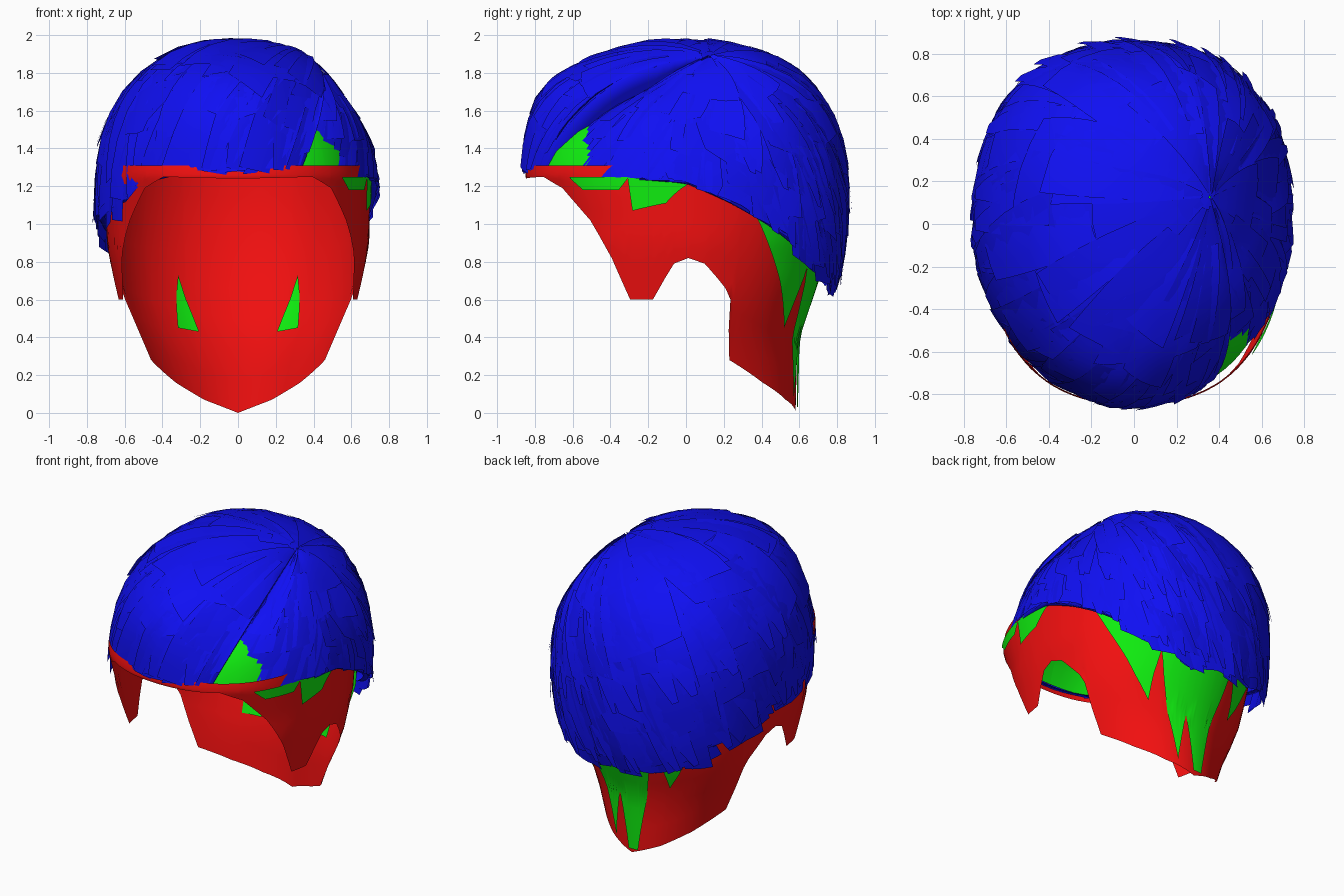
import bpy, random
from math import sin, cos, radians, exp, sqrt
from mathutils import Vector

if "Cube" in bpy.data.objects:
    bpy.data.objects.remove(bpy.data.objects["Cube"])

random.seed(4)


def material(name, rgb):
    m = bpy.data.materials.new(name)
    m.diffuse_color = (*rgb, 1)
    m.use_nodes = True
    m.node_tree.nodes["Principled BSDF"].inputs["Base Color"].default_value = m.diffuse_color
    return m


RED = material("scalp_red", (0.9, 0.005, 0.005))
GREEN = material("under_green", (0.005, 0.85, 0.005))
BLUE = material("hair_blue", (0.005, 0.005, 0.9))


def lerp_table(table, x):
    if x <= table[0][0]:
        return table[0][1]
    for (x0, y0), (x1, y1) in zip(table, table[1:]):
        if x <= x1:
            return y0 + (y1 - y0) * (x - x0) / (x1 - x0)
    return table[-1][1]


def add_grid(verts, faces, rows):
    """Append a grid of points (list of rows) as quads."""
    base, n = len(verts), len(rows[0])
    for row in rows:
        verts.extend(row)
    for i in range(len(rows) - 1):
        for j in range(n - 1):
            a = base + i * n + j
            faces.append((a, a + 1, a + n + 1, a + n))


def make(name, verts, faces, mat):
    me = bpy.data.meshes.new(name)
    me.from_pydata([tuple(v) for v in verts], [], faces)
    me.materials.append(mat)
    me.shade_smooth()
    me.update()
    ob = bpy.data.objects.new(name, me)
    bpy.context.collection.objects.link(ob)
    return ob


# ---- scalp: angle 0 = front, 90 = right (+x), 180 = back
HALF_W = [(0, .40), (.28, .50), (.6, .64), (.9, .695), (1.25, .70)]
FRONT = [(0, .7), (.6, .72), (1.0, .75), (1.25, .85)]
BACK = [(0, .58), (.4, .59), (.7, .69), (1.0, .76), (1.25, .78)]
HAIRLINE = [(0, 1.24), (30, 1.25), (41, 1.19), (52, 1.02), (62, .82), (70, .6), (79.5, .6),
            (82, .66), (87, .79), (91, .82), (98, .79), (108, .66), (111, .6), (113, .28),
            (134, .16), (155, .07), (180, 0)]
BAND_TOP = 1.31


def scalp(ang, z, k=1.0):
    s = 1.0
    if z > 1.25:
        s = sqrt(max(0, 1 - ((z - 1.25) / .46) ** 2))
    c, w = cos(radians(ang)), sin(radians(ang))
    if c > 0:  # squarer in front
        c, w = c ** .83, abs(w) ** .83 * (1 if w > 0 else -1)
    depth = lerp_table(FRONT if c > 0 else BACK, z)
    return Vector((k * s * lerp_table(HALF_W, z) * w, -k * s * depth * c, z))


half = sorted(set([a for a, _ in HAIRLINE] + list(range(0, 181, 4))))
angles = half + [360 - a for a in reversed(half[:-1])]


def hairline(a):
    return lerp_table(HAIRLINE, a if a <= 180 else 360 - a)


verts, faces = [], []
add_grid(verts, faces, [[scalp(a, hairline(a) + (BAND_TOP - hairline(a)) * i / 8)
                         for a in angles] for i in range(9)])
make("scalp_band", verts, faces, RED)

# green cap hidden under the hair, showing along the parting
verts, faces = [], []
add_grid(verts, faces, [[scalp(a, 1.27 + .44 * sin(radians(15 * i)), .955) for a in angles]
                        for i in range(7)])
make("under_cap", verts, faces, GREEN)

# green patches on the scalp: top edge and bottom edge as (angle, height)
PATCHES = [
    (1.012, [(48, 1.25), (73, 1.25)], [(48, 1.24), (53, 1.18), (69, 1.18), (73, 1.24)]),
    (1.012, [(73, 1.25), (92, 1.25)], [(73, 1.07), (85, 1.11), (92, 1.24)]),
    (1.02, [(116, 1.1), (135, 1.0), (153, .78)], [(116, 1.09), (147, .45), (153, .77)]),
    (1.02, [(153, .8), (198, .8)],
     [(153, .75), (164, .08), (172, .4), (178, .03), (187, .03), (198, .78)]),
    (1.02, [(200, .85), (222, .85)], [(200, .78), (207, .5), (222, .84)]),
    (.985, [(146, .46), (151, .73), (158, .44)], [(146, .45), (158, .43)]),
    (.985, [(202, .44), (209, .73), (214, .46)], [(202, .43), (214, .45)]),
]
verts, faces = [], []
for k, top, bottom in PATCHES:
    lo, hi = top[0][0], top[-1][0]
    n = max(8, int(hi - lo))
    cols = [lo + (hi - lo) * j / n for j in range(n + 1)]
    add_grid(verts, faces, [[scalp(a, lerp_table(bottom, a) * (1 - i / 8)
                                   + lerp_table(top, a) * i / 8, k) for a in cols]
                            for i in range(9)])
make("under_patches", verts, faces, GREEN)

# ---- hair volume: a superellipsoid fanned out from the crown, split at the parting
CENTRE = Vector((0, 0, 1.15))
PART = 26
EDGE = [(26, 1.27), (60, 1.25), (90, 1.22), (105, 1.12), (120, 1.0), (140, .82), (160, .72),
        (200, .72), (220, .8), (240, .92), (258, 1.02), (290, 1.08), (308, 1.12), (320, 1.23),
        (335, 1.27), (386, 1.27)]
# local swellings: direction, amount, tightness
BUMPS = [(Vector((-.1, -.78, .55)).normalized(), .075, 9),
         (Vector((.62, .15, .5)).normalized(), -.045, 9),
         (Vector((.1, .62, .6)).normalized(), .02, 9)]


def radius(d):
    q = 2.0 if d.y < 0 else 2.35
    flat = (abs(d.x / .755) ** q + abs(d.y / .86) ** q) ** (2.3 / q)
    r = (flat + abs(d.z / (.835 if d.z > 0 else 1.05)) ** 2.3) ** (-1 / 2.3)
    return r * (1 + sum(a * exp(-t * (d - b).length_squared) for b, a, t in BUMPS))


def edge_dir(a):
    z = lerp_table(EDGE, a) - CENTRE.z
    h = Vector((.755 * sin(radians(a)), -.86 * cos(radians(a)), 0))
    s = (1 - abs(z / (.835 if z > 0 else 1.05)) ** 2.3) ** (1 / 2.3)
    return (h * s + Vector((0, 0, z))).normalized()


CROWN = Vector((.34, .12, .70)).normalized()


def hair(a, t, k=1.0):
    a = min(max(a, PART), PART + 360)
    d = CROWN.slerp(edge_dir(a), t)
    dip = .17 * exp(-(a - PART) / 32) * min(1, 3 * t) * (1 - .65 * min(t, 1) ** 3)
    return CENTRE + d * radius(d) * k * (1 - dip)


# base volume with a wall at the parting and a turned-in lower rim
cols = [(PART + 5 * j, 1) for j in range(73)] + [(PART + 360, .9), (PART + 360, .8)]
rows = [[hair(a, .003 + .997 * i / 18, .98 * (1 + (k - 1) * min(1, i / 5))) for a, k in cols]
        for i in range(19)]
rows.append([hair(a, 1, .94 * k) for a, k in cols])
verts, faces = [], []
add_grid(verts, faces, rows)
make("hair_volume", verts, faces, BLUE)

# overlapping broad locks from crown to edge, each tilted like a shingle
verts, faces = [], []
for layer in range(7):
    start = layer * .125
    count = 16 + 6 * layer
    for j in range(count):
        a0 = PART + 360 * (j + random.uniform(.1, .9)) / count
        t0 = start + random.uniform(.0, .1)
        t1 = min(t0 + random.uniform(.28, .45), 1.0)
        if t1 > .93:
            t1 = random.uniform(.98, 1.0)
            if 135 < a0 < 300:
                t1 += random.uniform(-.01, .07)
        wide = random.uniform(.8, 1.3) * 360 / count
        twist = random.uniform(-7, 7)
        lift = random.uniform(.004, .022)
        tilt = random.choice((-1, 1)) * random.uniform(.006, .014)
        slant = random.uniform(-.04, .04) if t1 < .95 else random.uniform(-.015, .015)
        strip = []
        for i in range(6):
            f = i / 5
            w = wide * (1 - .3 * f)
            strip.append([hair(a0 + twist * f + w * s, t0 + (t1 - t0) * f + slant * s * f,
                               .985 + lift * f + tilt * s)
                          for s in (-1, -.5, 0, .5, 1)])
        add_grid(verts, faces, strip)
make("hair_locks", verts, faces, BLUE)

# a few loose tips standing off the back
verts, faces = [], []
for a0 in (118, 132, 146, 158, 170, 183, 196, 210, 224, 238, 252, 266, 278):
    for t0 in (.55, .8):
        a = a0 + random.uniform(-5, 5)
        add_grid(verts, faces, [[hair(a + s * 6 * (1 - .8 * f), t0 + .22 * f, .98 + .045 * f)
                                 for s in (-1, 0, 1)] for f in (0, .35, .7, 1)])
make("loose_tips", verts, faces, BLUE)
